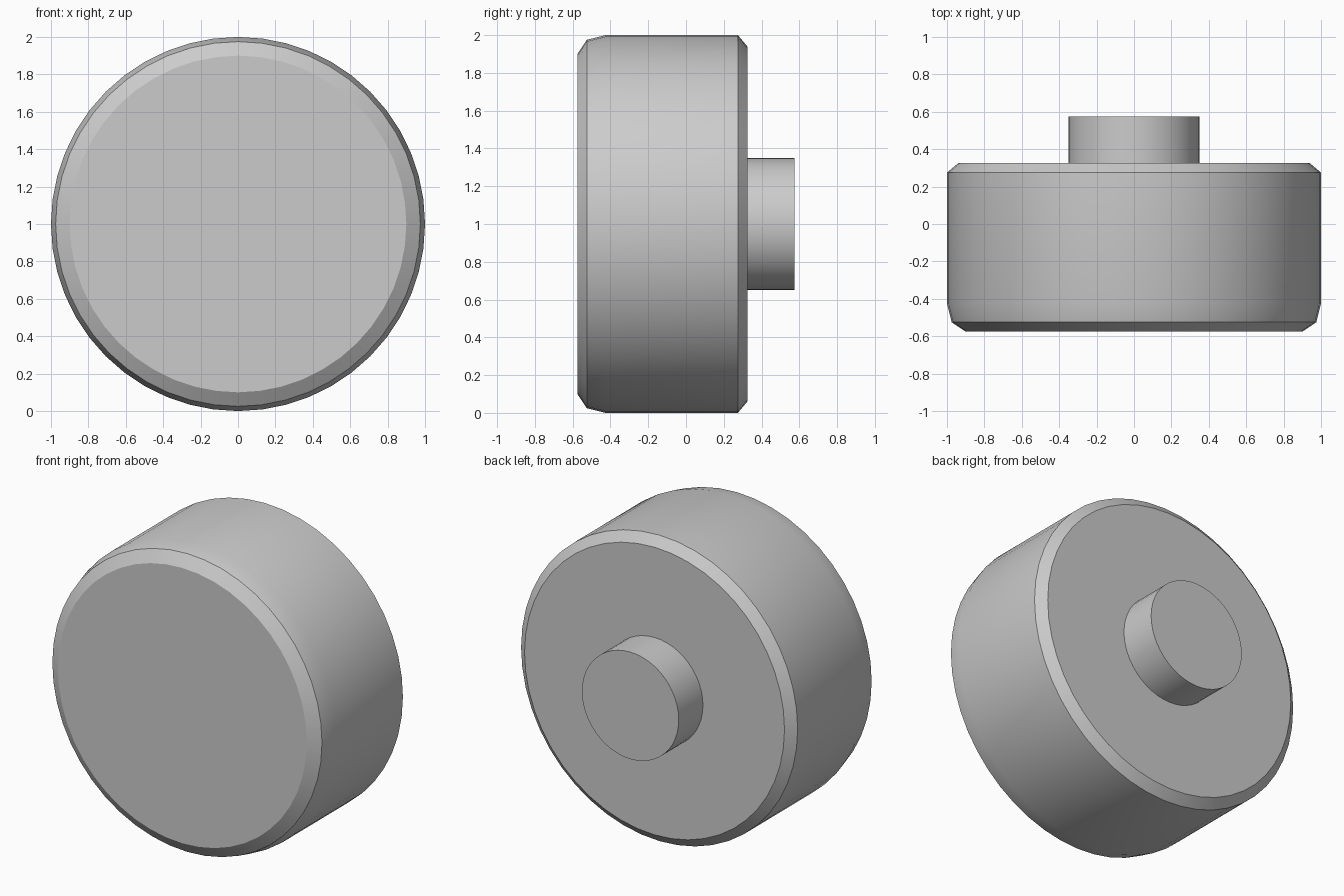
import bpy
import bmesh
import math

if "Cube" in bpy.data.objects:
    bpy.data.objects.remove(bpy.data.objects["Cube"])

SEGMENTS = 48

grey = bpy.data.materials.new("plain grey")
grey.diffuse_color = (0.6, 0.6, 0.6, 1.0)
grey.use_nodes = True
grey.node_tree.nodes["Principled BSDF"].inputs["Base Color"].default_value = grey.diffuse_color


def lathe(name, profile):
    """Closed solid turned about the y axis from (y, radius) points."""
    bm = bmesh.new()
    rings = []
    for y, r in profile:
        rings.append([bm.verts.new((r * math.cos(a), y, 1 + r * math.sin(a)))
                      for a in (2 * math.pi * i / SEGMENTS for i in range(SEGMENTS))])
    for a, b in zip(rings, rings[1:]):
        for i in range(SEGMENTS):
            j = (i + 1) % SEGMENTS
            bm.faces.new((a[i], a[j], b[j], b[i]))
    bm.faces.new(rings[0])
    bm.faces.new(rings[-1])
    bmesh.ops.recalc_face_normals(bm, faces=bm.faces)
    mesh = bpy.data.meshes.new(name)
    bm.to_mesh(mesh)
    bm.free()
    mesh.materials.append(grey)
    obj = bpy.data.objects.new(name, mesh)
    bpy.context.collection.objects.link(obj)
    bpy.ops.object.select_all(action='DESELECT')
    obj.select_set(True)
    bpy.context.view_layer.objects.active = obj
    bpy.ops.object.shade_smooth_by_angle(angle=math.radians(30))
    return obj


# Wide drum with a stepped front bevel and a single rear bevel
lathe("knob_body", [(-0.575, 0.90), (-0.525, 0.975), (-0.425, 1.0),
                    (0.275, 1.0), (0.325, 0.94)])

# Short stem on the back, sunk slightly into the drum
lathe("rear_stem", [(0.30, 0.35), (0.575, 0.35)])
